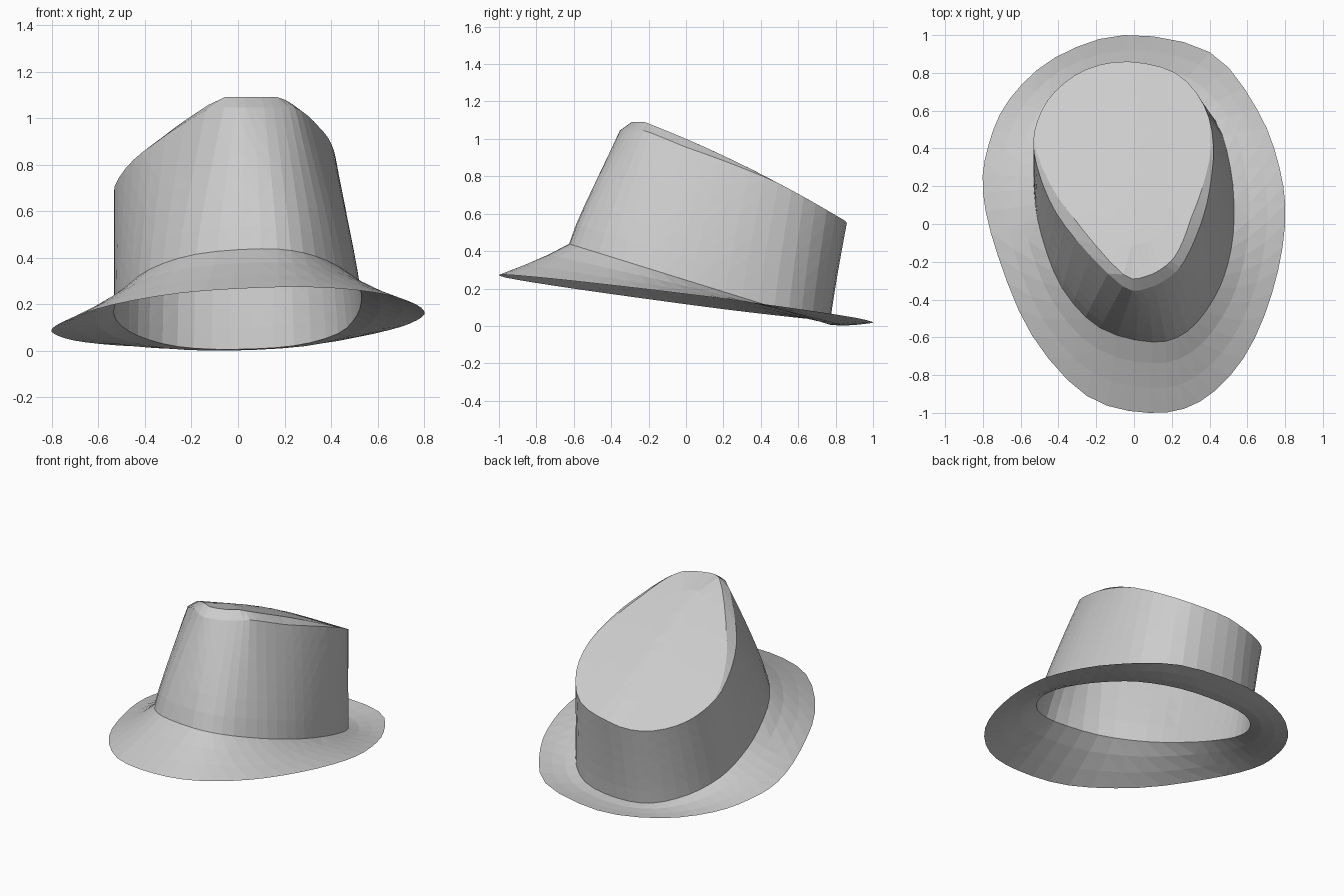
import bpy
import bmesh
from mathutils import Vector

default_cube = bpy.data.objects.get("Cube")
if default_cube:
    bpy.data.objects.remove(default_cube)

felt = bpy.data.materials.new("grey_felt")
felt.use_nodes = True
felt.diffuse_color = (0.6, 0.6, 0.6, 1)
felt.node_tree.nodes["Principled BSDF"].inputs["Base Color"].default_value = felt.diffuse_color

# Plan outlines, counterclockwise from the front, matched point for point
BRIM = [(.08, -1), (.35, -.94), (.58, -.71), (.73, -.37), (.8, 0), (.77, .3), (.65, .61), (.4, .91),
        (-.05, 1), (-.42, .88), (-.66, .66), (-.77, .42), (-.8, .17), (-.72, -.17), (-.54, -.59), (-.25, -.91)]
BAND = [(.1, -.625), (.28, -.57), (.42, -.4), (.5, -.2), (.53, .03), (.51, .3), (.43, .55), (.24, .72),
        (-.03, .77), (-.26, .73), (-.43, .58), (-.52, .38), (-.53, .18), (-.49, -.06), (-.38, -.34), (-.18, -.55)]
RIM = [(.07, -.34), (.19, -.28), (.27, -.19), (.35, -.01), (.4, .18), (.42, .42), (.37, .63), (.22, .8),
       (-.03, .86), (-.25, .82), (-.42, .7), (-.51, .55), (-.53, .38), (-.45, .13), (-.31, -.08), (-.06, -.33)]


def brim_height(x, y):
    return .143 - .125 * y + .035 * x


def band_height(x, y):
    return .245 - .31 * y


def roof_height(x, y):
    """Slopes to the back, and dips towards the negative x side."""
    return min(1.09, 1 - .43 * y - .1 * y * y + .2 * min(x, 0))


def bevel_fade(y):
    """Full at the front, gone towards the back."""
    return min(1, max(0, 1 - y / .48))


def rim_height(x, y):
    return roof_height(x, y) - .045 * bevel_fade(y)


def smooth_ring(outline, height, steps=3):
    """Closed Catmull-Rom curve through an outline, lifted by a height rule."""
    ring, n = [], len(outline)
    for i in range(n):
        a, b, c, d = (Vector(outline[(i + k) % n]) for k in (-1, 0, 1, 2))
        for s in range(steps):
            t = s / steps
            p = b + (c - a) * t / 2 + (2 * a - 5 * b + 4 * c - d) * t**2 / 2 + (3 * b - a - 3 * c + d) * t**3 / 2
            ring.append(Vector((p.x, p.y, height(p.x, p.y))))
    return ring


def blend(lower, upper, t, bulge=1, sag=0):
    """Ring between two rings; the plan position can lag behind the height."""
    ring = []
    for a, b in zip(lower, upper):
        p = a.lerp(b, t**bulge)
        p.z = a.z + (b.z - a.z) * t - sag
        ring.append(p)
    return ring


def on_roof(p):
    return Vector((p.x, p.y, roof_height(p.x, p.y)))


def loft(name, rings, capped=False):
    bm = bmesh.new()
    rows = [[bm.verts.new(p) for p in ring] for ring in rings]
    n = len(rows[0])
    for low, high in zip(rows, rows[1:]):
        for i in range(n):
            j = (i + 1) % n
            bm.faces.new((low[i], low[j], high[j], high[i]))
    if capped:
        bm.faces.new(rows[-1])
    bmesh.ops.triangulate(bm, faces=bm.faces[:])
    mesh = bpy.data.meshes.new(name)
    bm.to_mesh(mesh)
    bm.free()
    mesh.materials.append(felt)
    obj = bpy.data.objects.new(name, mesh)
    bpy.context.collection.objects.link(obj)
    return obj


brim_edge = smooth_ring(BRIM, brim_height)
band = smooth_ring(BAND, band_height)
rim = smooth_ring(RIM, rim_height)

# Brim: a gently dished sheet flaring out from the head opening
loft("brim", [brim_edge, blend(brim_edge, band, .35, sag=.006), blend(brim_edge, band, .7, sag=.008), band])

# Crown wall: tapers strongly at the front, upright at the back
loft("crown_wall", [blend(band, rim, k / 6, bulge=1.15) for k in range(7)])

# Crown top: a bevel rising inwards that fades out at the back, then a sloping roof
middle = Vector((-.02, .3, 0))
bevel = []
for p in rim:
    inward = Vector((middle.x - p.x, middle.y - p.y, 0)).normalized()
    bevel.append(on_roof(p + inward * (.003 + .06 * bevel_fade(p.y))))
roof = [[on_roof(middle.lerp(p, s)) for p in bevel] for s in (.7, .4, .1)]
loft("crown_top", [rim, bevel] + roof, capped=True)
